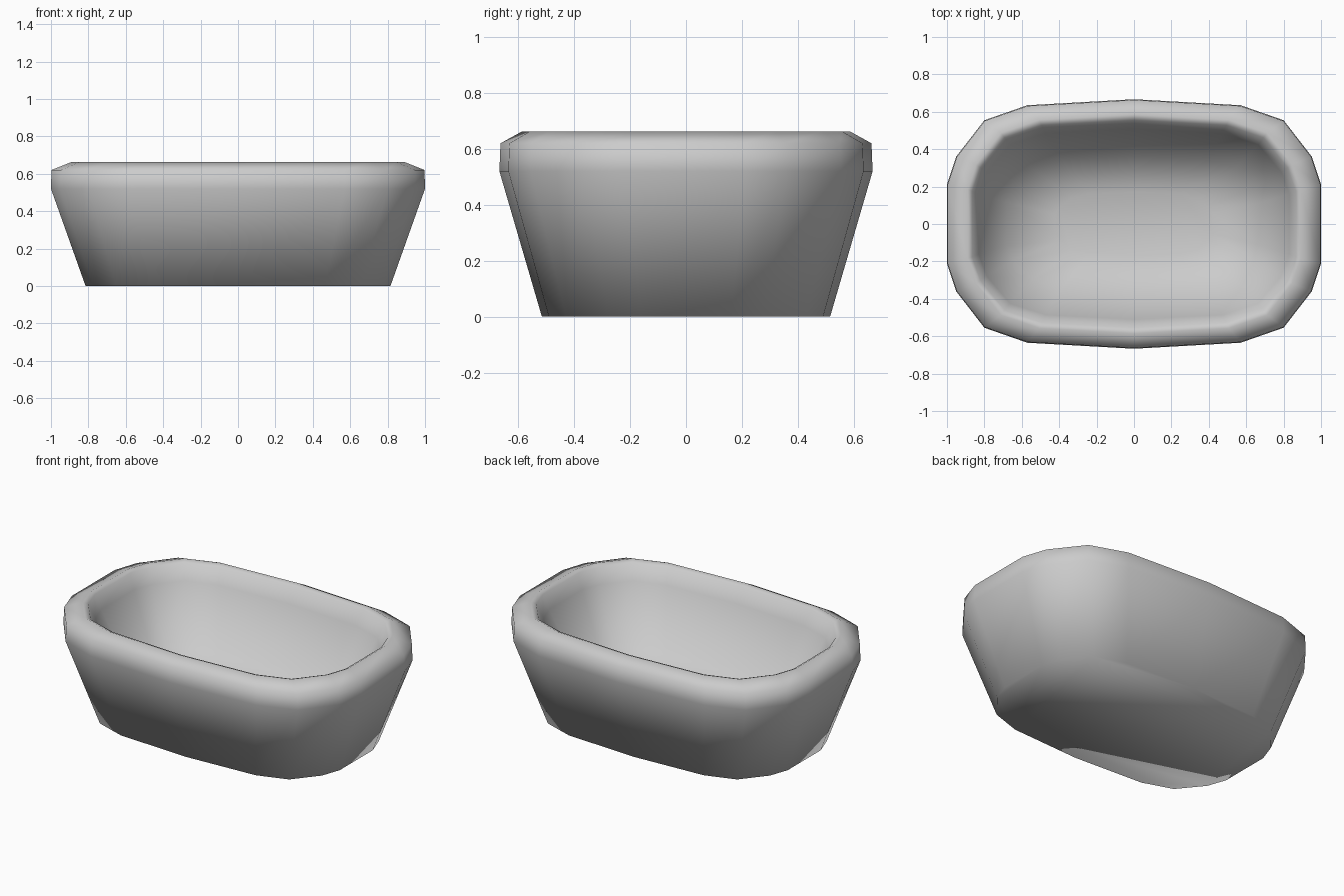
import bpy, bmesh

if "Cube" in bpy.data.objects:
    bpy.data.objects.remove(bpy.data.objects["Cube"])

# Rounded rectangular outline of the widest ring: one quadrant, then mirrored
quarter = [(1.0, 0.21), (0.95, 0.36), (0.80, 0.553), (0.57, 0.633)]
back = quarter + [(0, 0.665)] + [(-x, y) for x, y in reversed(quarter)]
outline = back + [(-x, -y) for x, y in back]

# Profile of the tub wall: half length, half width, height
profile = [
    (0.815, 0.515, 0.0),    # base
    (1.0, 0.667, 0.52),     # widest part
    (0.997, 0.663, 0.62),   # outer lip
    (0.89, 0.585, 0.663),   # top of rim
    (0.865, 0.555, 0.65),   # inner edge of rim
    (0.83, 0.51, 0.56),     # upper inner wall
    (0.68, 0.36, 0.24),     # lower inner wall
    (0.42, 0.17, 0.17),     # inside floor
]


def lofted_tub(name):
    bm = bmesh.new()
    rings = [[bm.verts.new((x * a, y * b / 0.665, z)) for x, y in outline]
             for a, b, z in profile]
    n = len(outline)
    for low, high in zip(rings, rings[1:]):
        for i in range(n):
            j = (i + 1) % n
            bm.faces.new((low[i], low[j], high[j], high[i]))
    bm.faces.new(list(reversed(rings[0])))
    bm.faces.new(rings[-1])
    bmesh.ops.recalc_face_normals(bm, faces=bm.faces)
    for f in bm.faces:
        f.smooth = True
    mesh = bpy.data.meshes.new(name)
    bm.to_mesh(mesh)
    bm.free()
    obj = bpy.data.objects.new(name, mesh)
    bpy.context.collection.objects.link(obj)
    return obj


lofted_tub("basin")
